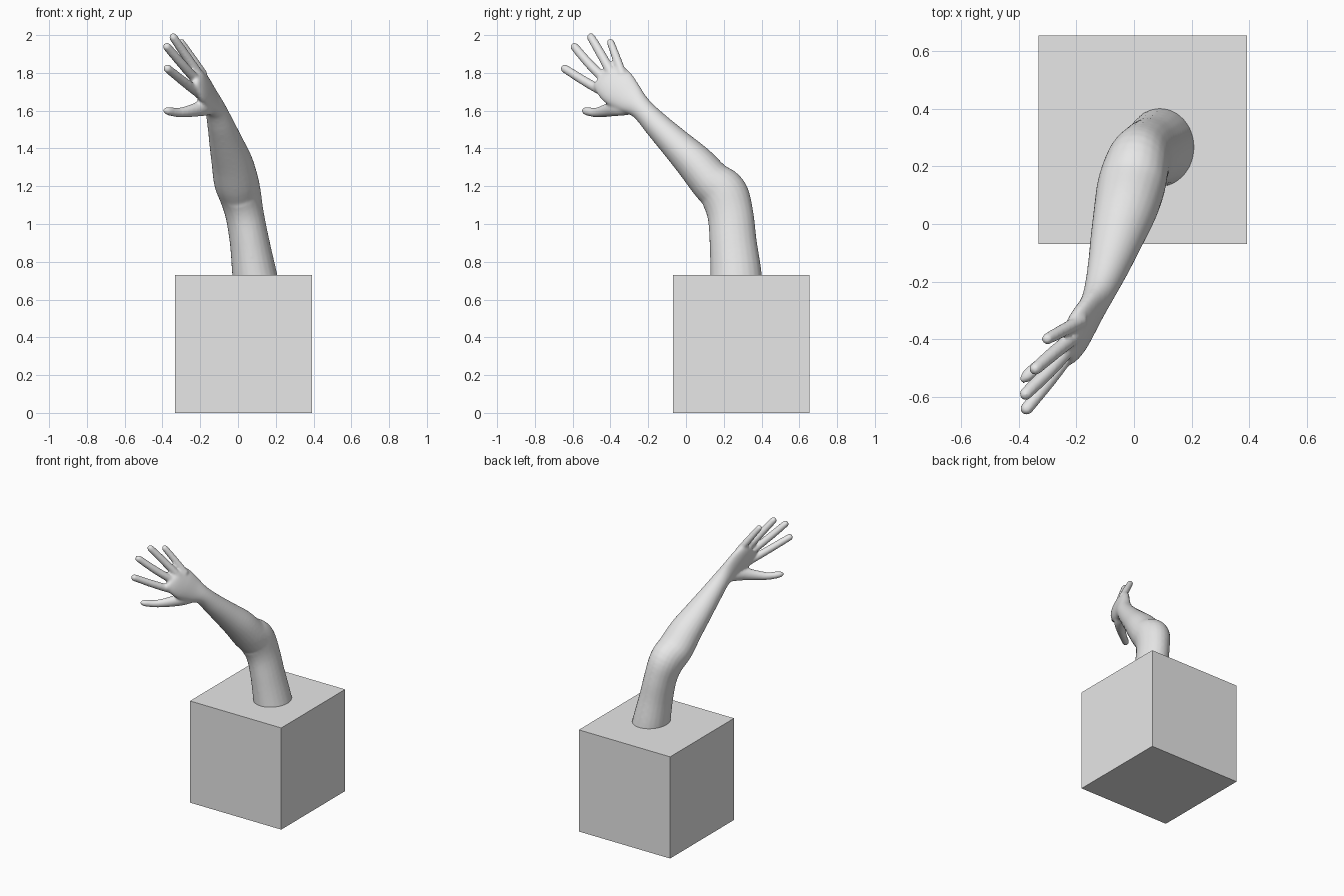
import bpy, bmesh, math
from mathutils import Vector

if "Cube" in bpy.data.objects:
    bpy.data.objects.remove(bpy.data.objects["Cube"])

plaster = bpy.data.materials.new("light_grey_plaster")
plaster.diffuse_color = (0.8, 0.8, 0.8, 1)
plaster.use_nodes = True
plaster.node_tree.nodes["Principled BSDF"].inputs["Base Color"].default_value = plaster.diffuse_color


def spline(a, b, c, d, t):
    """Smooth interpolation between b and c."""
    return 0.5 * (2 * b + (c - a) * t + (2 * a - 5 * b + 4 * c - d) * t * t
                  + (3 * b - a - 3 * c + d) * t ** 3)


def loft(bm, stations, sides=24, steps=5):
    """Closed limb through stations (x, y, z, radius in side plane, radius across)."""
    s = [Vector(p) for p in stations]
    s = [2 * s[0] - s[1]] + s + [2 * s[-1] - s[-2]]
    path = [spline(*s[i - 1:i + 3], k / steps)
            for i in range(1, len(s) - 2) for k in range(steps)] + [s[-2]]
    rings = []
    for i, p in enumerate(path):
        c = Vector(p[:3])
        d = (Vector(path[min(i + 1, len(path) - 1)][:3])
             - Vector(path[max(i - 1, 0)][:3])).normalized()
        across = Vector((1, 0, 0))
        across = (across - d * across.dot(d)).normalized()
        depth = d.cross(across)
        rings.append([bm.verts.new(c + depth * p[3] * math.cos(a) + across * p[4] * math.sin(a))
                      for a in (2 * math.pi * k / sides for k in range(sides))])
    for r, q in zip(rings, rings[1:]):
        for k in range(sides):
            n = (k + 1) % sides
            bm.faces.new((r[k], r[n], q[n], q[k]))
    bm.faces.new(rings[0][::-1])
    bm.faces.new(rings[-1])


def finger(bm, base, knuckle, tip, r=0.025):
    """Tapered digit with a rounded end."""
    base, knuckle, tip = Vector(base), Vector(knuckle), Vector(tip)
    d = (tip - knuckle).normalized()
    pts = [(base, r * 1.05), (knuckle, r), (tip - d * 0.03, r * 0.9),
           (tip - d * 0.010, r * 0.75), (tip, r * 0.35)]
    loft(bm, [(*p, q, q) for p, q in pts], 16, 4)


bm = bmesh.new()
# upper arm, elbow, forearm, wrist and palm
loft(bm, [
    (0.112, 0.268, 0.60, 0.140, 0.122),
    (0.088, 0.265, 0.73, 0.136, 0.118),
    (0.062, 0.250, 0.90, 0.125, 0.105),
    (0.035, 0.235, 1.05, 0.122, 0.102),
    (0.010, 0.200, 1.16, 0.127, 0.112),
    (-0.010, 0.130, 1.228, 0.112, 0.118),
    (-0.030, 0.050, 1.32, 0.102, 0.110),
    (-0.060, -0.050, 1.42, 0.085, 0.092),
    (-0.090, -0.150, 1.52, 0.070, 0.072),
    (-0.120, -0.235, 1.61, 0.061, 0.055),
    (-0.150, -0.300, 1.665, 0.085, 0.044),
    (-0.185, -0.360, 1.72, 0.104, 0.042),
    (-0.215, -0.405, 1.77, 0.098, 0.035),
    (-0.232, -0.420, 1.79, 0.080, 0.022)])
# four fingers, from index to little
finger(bm, (-0.205, -0.42, 1.69), (-0.285, -0.53, 1.752), (-0.385, -0.657, 1.832))
finger(bm, (-0.215, -0.42, 1.755), (-0.295, -0.51, 1.845), (-0.388, -0.602, 1.952))
finger(bm, (-0.200, -0.385, 1.78), (-0.275, -0.445, 1.89), (-0.353, -0.512, 2.004))
finger(bm, (-0.180, -0.335, 1.785), (-0.238, -0.365, 1.87), (-0.312, -0.405, 1.977), 0.023)
# thumb with its fleshy base
loft(bm, [
    (-0.135, -0.275, 1.625, 0.045, 0.035),
    (-0.185, -0.365, 1.615, 0.044, 0.038),
    (-0.245, -0.425, 1.600, 0.034, 0.030),
    (-0.315, -0.480, 1.590, 0.025, 0.024),
    (-0.370, -0.527, 1.598, 0.022, 0.022),
    (-0.392, -0.548, 1.602, 0.010, 0.010)], 16, 4)
bmesh.ops.recalc_face_normals(bm, faces=bm.faces)
mesh = bpy.data.meshes.new("arm")
bm.to_mesh(mesh)
bm.free()
arm = bpy.data.objects.new("arm", mesh)
bpy.context.collection.objects.link(arm)
mesh.materials.append(plaster)

# fuse the limb into one skin and soften the joins
fuse = arm.modifiers.new("fuse", 'REMESH')
fuse.mode = 'VOXEL'
fuse.voxel_size = 0.008
fuse.use_smooth_shade = True
soften = arm.modifiers.new("soften", 'SMOOTH')
soften.factor = 0.5
soften.iterations = 6

# block under the arm
bpy.ops.mesh.primitive_cube_add(size=1, location=(0.03, 0.2925, 0.365))
block = bpy.context.object
block.name = "block"
block.scale = (0.725, 0.725, 0.73)
block.data.materials.append(plaster)
